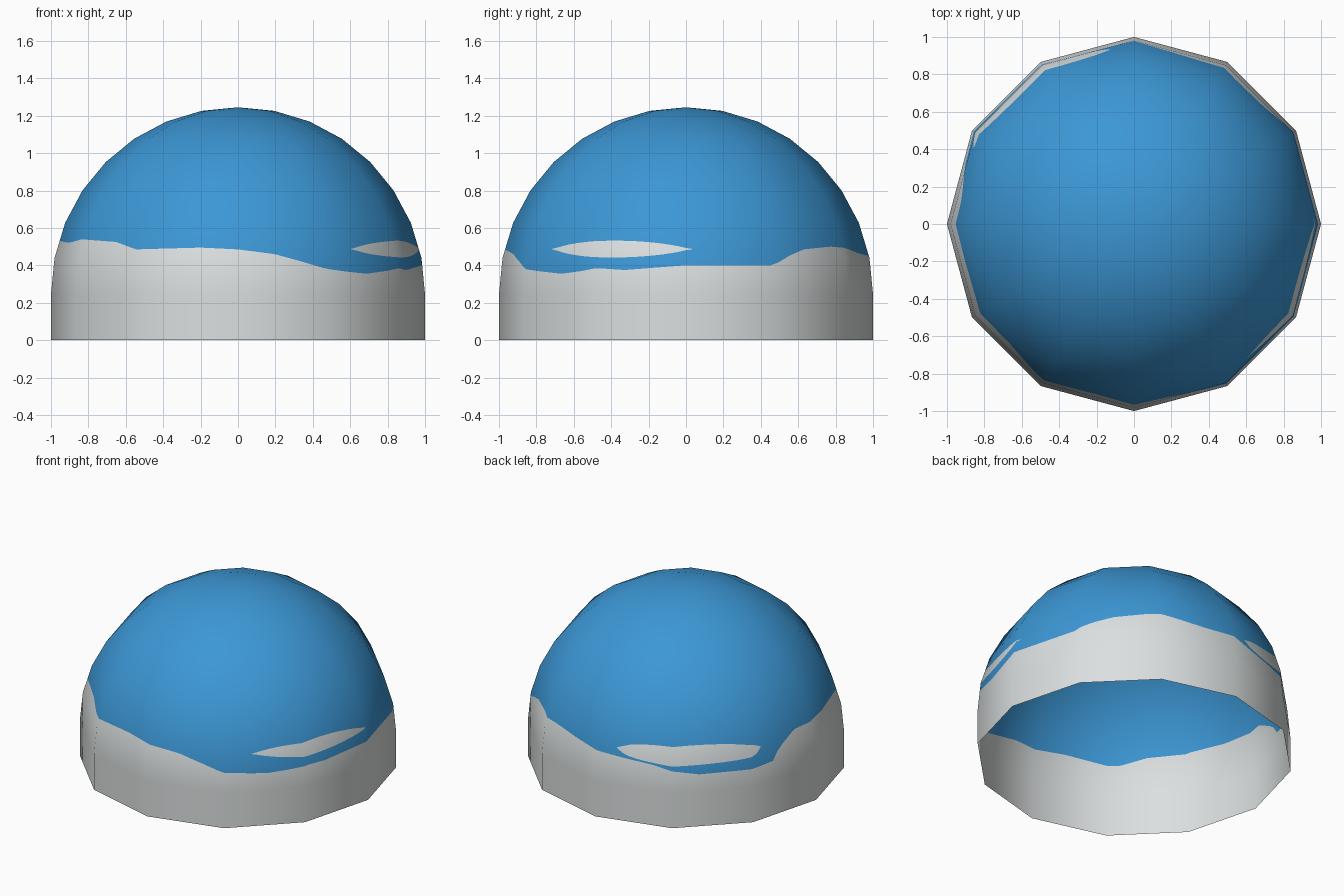
import bpy, bmesh, math
from mathutils import Vector

if "Cube" in bpy.data.objects:
    bpy.data.objects.remove(bpy.data.objects["Cube"])

SIDES, SUB, BASE = 12, 12, 0.245


def material(name, rgb):
    m = bpy.data.materials.new(name)
    m.diffuse_color = (*rgb, 1)
    m.use_nodes = True
    m.node_tree.nodes["Principled BSDF"].inputs["Base Color"].default_value = m.diffuse_color
    return m


# Height of the wavy paint edge by compass angle (degrees, height)
EDGE = [(0, .40), (28, .40), (35, .45), (42, .485), (55, .50), (65, .49), (78, .465),
        (90, .45), (100, .43), (113, .41), (130, .355), (144, .36), (160, .37),
        (163, .44), (172, .52), (180, .53), (192, .52), (208, .54), (225, .525),
        (235, .485), (258, .495), (270, .485), (282, .46), (291, .42), (299, .38),
        (308, .365), (316, .355), (325, .37), (331, .385), (340, .375), (360, .40)]
# Grey islands above the edge: start angle, end angle, middle height, half height, bluntness
ISLANDS = [(311, 361, .487, .045, .8), (99, 154, .48, .062, .4)]


def lerp_table(table, x):
    for (a, u), (b, v) in zip(table, table[1:]):
        if x <= b:
            return u + (v - u) * (x - a) / (b - a)
    return table[-1][1]


def rows(angle):
    edge = lerp_table(EDGE, angle)
    low = high = max(edge, .487)
    for a0, a1, mid, half, blunt in ISLANDS:
        for a in (angle, angle + 360):
            t = (2 * a - a0 - a1) / (a1 - a0)
            if abs(t) < 1:
                h = half * (1 - t * t) ** blunt
                low, high = max(edge, mid - h), max(edge, mid + h)
    return [0, edge, low, high, BASE + 1]


# Ring heights and radii of the dome
PROFILE = [(0, 1), (BASE, 1)] + [(BASE + math.sin(math.radians(11.25 * i)),
                                  math.cos(math.radians(11.25 * i))) for i in range(1, 9)]

# Straight twelve-sided wall, split along the paint edges
bm = bmesh.new()
corner = [Vector((math.cos(math.tau * i / SIDES), math.sin(math.tau * i / SIDES), 0))
          for i in range(SIDES + 1)]
cols = []
for i in range(SIDES):
    for j in range(SUB):
        p = corner[i].lerp(corner[i + 1], j / SUB)
        angle = math.degrees(math.atan2(p.y, p.x)) % 360
        cols.append([bm.verts.new((p.x, p.y, z)) for z in rows(angle)])
for k, a in enumerate(cols):
    b = cols[(k + 1) % len(cols)]
    for r in range(4):
        f = bm.faces.new((a[r], b[r], b[r + 1], a[r + 1]))
        f.material_index = r % 2
        f.smooth = True
bmesh.ops.remove_doubles(bm, verts=bm.verts[:], dist=1e-5)

# Cut the dome rings, then draw each height in to the dome radius
for z, _ in PROFILE[1:-1]:
    bmesh.ops.bisect_plane(bm, geom=bm.verts[:] + bm.edges[:] + bm.faces[:],
                           dist=1e-5, plane_co=(0, 0, z), plane_no=(0, 0, 1))
for v in bm.verts:
    s = max(lerp_table(PROFILE, v.co.z), 0)
    v.co.x *= s
    v.co.y *= s
bmesh.ops.remove_doubles(bm, verts=bm.verts[:], dist=1e-4)

mesh = bpy.data.meshes.new("dome_shell")
bm.to_mesh(mesh)
bm.free()
mesh.materials.append(material("light_grey", (.71, .74, .74)))
mesh.materials.append(material("sky_blue", (.045, .31, .67)))

# Round shading over the flat-sided form
mesh.normals_split_custom_set_from_vertices(
    [Vector((v.co.x, v.co.y, max(v.co.z - BASE, 0))).normalized() for v in mesh.vertices])
dome = bpy.data.objects.new("dome_shell", mesh)
bpy.context.collection.objects.link(dome)
